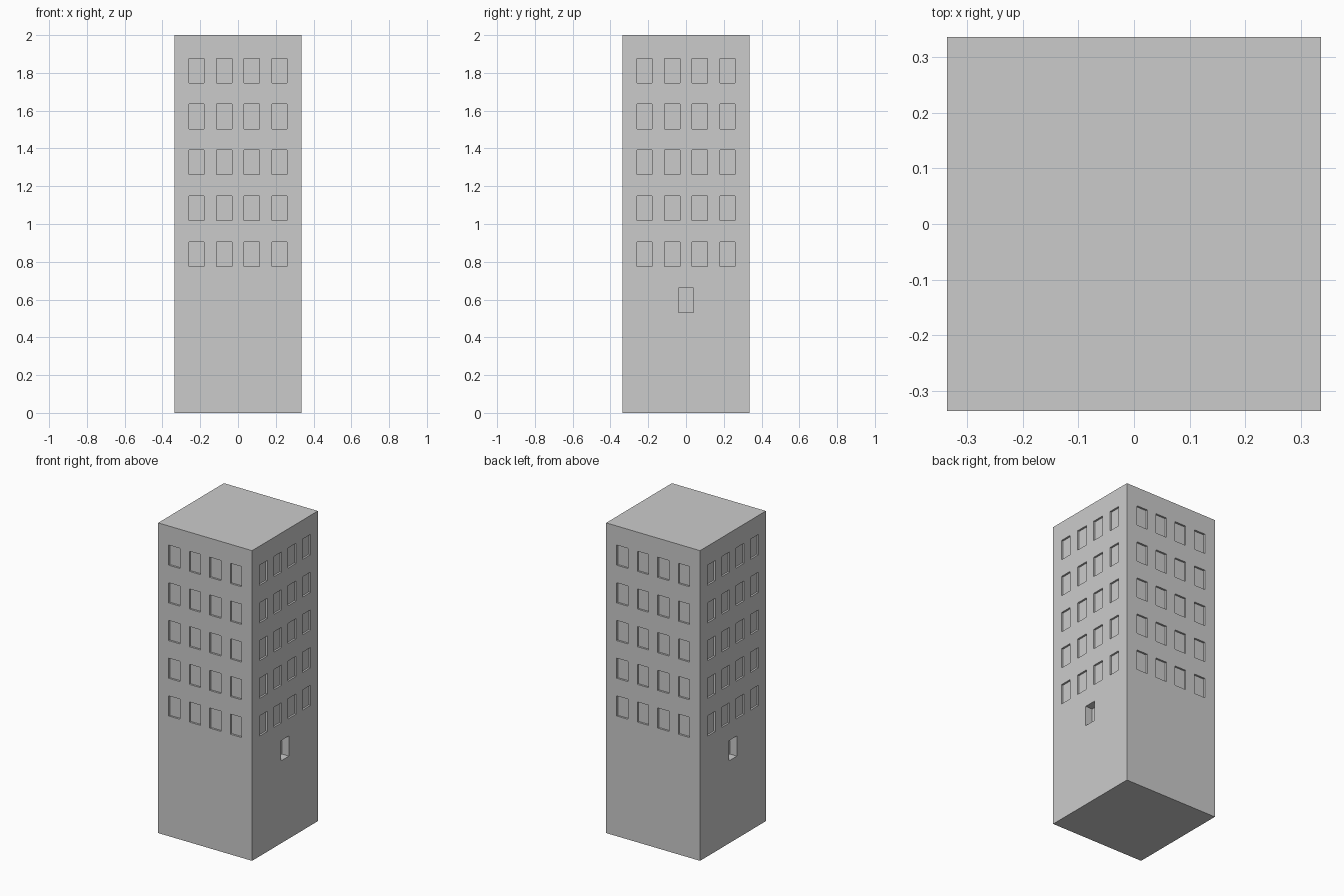
import bpy, bmesh
from math import pi
from mathutils import Matrix

if "Cube" in bpy.data.objects:
    bpy.data.objects.remove(bpy.data.objects["Cube"])

HALF, HEIGHT = 0.335, 2.0
WIN_W, WIN_H = 0.08, 0.13
COLUMNS = [-0.22, -0.073, 0.073, 0.22]
ROWS = [0.84 + 0.243 * i for i in range(5)]
ENTRY_Z = 0.597


def add_box(bm, size, centre, turn=0.0):
    """Box placed in the frame of the front wall, then turned about z."""
    m = (Matrix.Rotation(turn, 4, 'Z') @ Matrix.Translation(centre)
         @ Matrix.Diagonal((*size, 1)))
    bmesh.ops.create_cube(bm, size=1, matrix=m)


def add_recess(bm, u, z, depth, turn):
    out = 0.02  # overshoot in front of the wall
    add_box(bm, (WIN_W, depth + out, WIN_H),
            (u, -HALF + (depth - out) / 2, z), turn)


def make_object(name, bm):
    mesh = bpy.data.meshes.new(name)
    bm.to_mesh(mesh)
    bm.free()
    obj = bpy.data.objects.new(name, mesh)
    bpy.context.collection.objects.link(obj)
    return obj


# Tower block
bm = bmesh.new()
add_box(bm, (2 * HALF, 2 * HALF, HEIGHT), (0, 0, HEIGHT / 2))
tower = make_object("tower", bm)

# Shallow windows on all four walls, one deeper opening on each side wall
bm = bmesh.new()
for side in range(4):
    turn = side * pi / 2
    for z in ROWS:
        for u in COLUMNS:
            add_recess(bm, u, z, 0.012, turn)
    if side % 2:
        add_recess(bm, 0, ENTRY_Z, 0.05, turn)
cutter = make_object("window_cutter", bm)
cutter.hide_render = True

# Cut the recesses and drop the cutter
cut = tower.modifiers.new("windows", 'BOOLEAN')
cut.operation = 'DIFFERENCE'
cut.solver = 'EXACT'
cut.object = cutter
bpy.context.view_layer.objects.active = tower
tower.select_set(True)
bpy.ops.object.modifier_apply(modifier=cut.name)
bpy.data.objects.remove(cutter)
